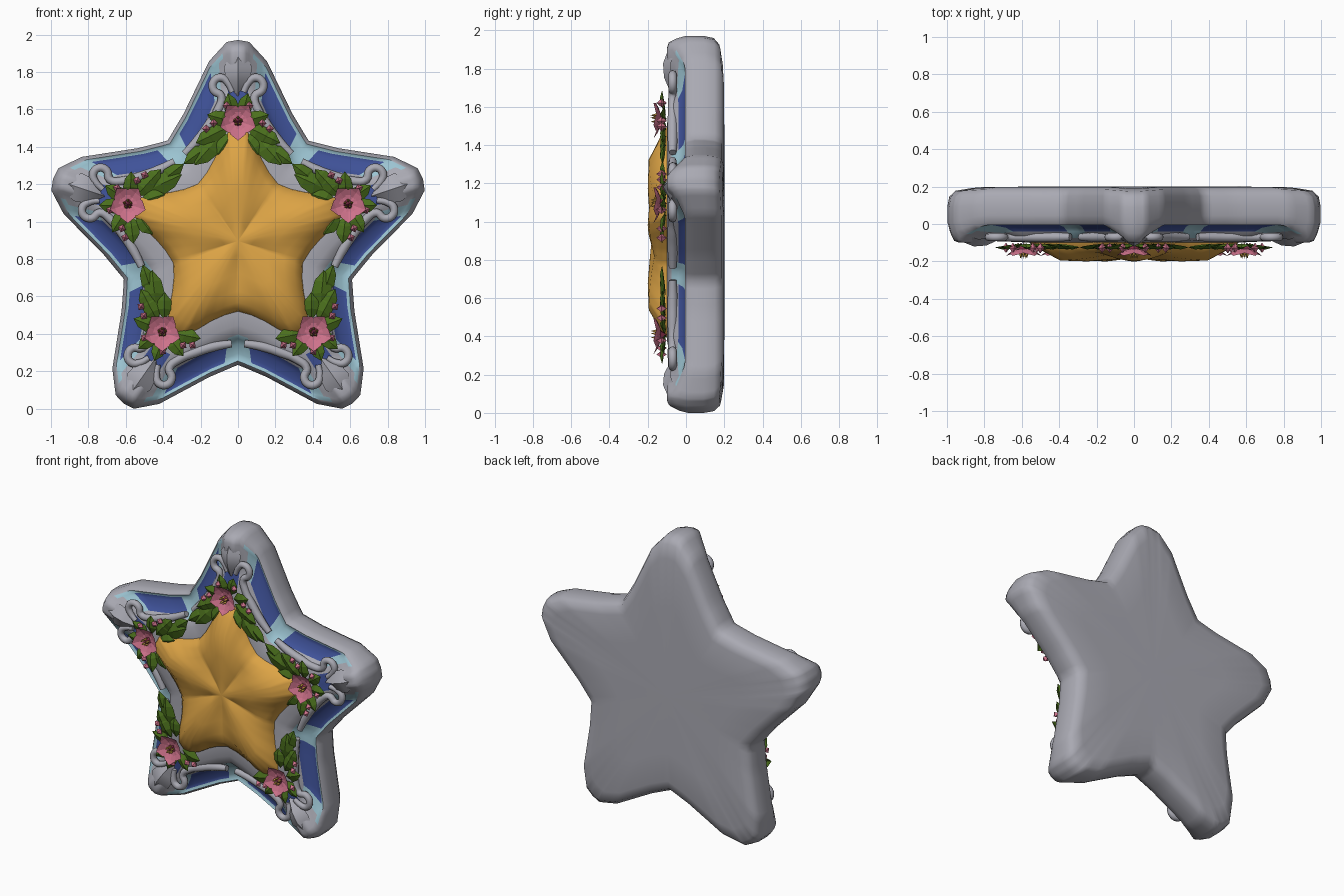
import bpy, bmesh
from math import sin, cos, radians, pi

if "Cube" in bpy.data.objects:
    bpy.data.objects.remove(bpy.data.objects["Cube"])

CENTRE, STRETCH, SUB = 0.897, 1.033, 4


def material(name, rgb):
    m = bpy.data.materials.new(name)
    m.use_nodes = True
    m.diffuse_color = (*rgb, 1)
    m.node_tree.nodes["Principled BSDF"].inputs["Base Color"].default_value = (*rgb, 1)
    return m


GREY = material("stone grey", (0.40, 0.40, 0.45))
GOLD = material("warm gold", (0.72, 0.37, 0.06))
BLUE = material("deep blue", (0.05, 0.085, 0.32))
PALE = material("pale blue", (0.33, 0.55, 0.64))
GREEN = material("leaf green", (0.07, 0.16, 0.012))
PINK = material("petal pink", (0.62, 0.17, 0.26))
ROSE = material("dark rose", (0.25, 0.03, 0.07))
YELLOW = material("stamen yellow", (0.60, 0.35, 0.06))


def place(arm, u, v, y):
    """Arm-local outward distance u and sideways distance v to world."""
    a = radians(72 * arm)
    return (u * sin(a) + v * cos(a), y, CENTRE + STRETCH * (u * cos(a) - v * sin(a)))


def finish(bm, name, mats, smooth=None):
    bmesh.ops.recalc_face_normals(bm, faces=bm.faces)
    me = bpy.data.meshes.new(name)
    bm.to_mesh(me)
    bm.free()
    for m in mats:
        me.materials.append(m)
    ob = bpy.data.objects.new(name, me)
    bpy.context.collection.objects.link(ob)
    if smooth:
        bpy.ops.object.select_all(action='DESELECT')
        ob.select_set(True)
        bpy.context.view_layer.objects.active = ob
        bpy.ops.object.shade_smooth_by_angle(angle=radians(smooth))


# Half-arm outlines from tip to valley
OUTER = [(1.04, 0), (1.03, .06), (.93, .155), (.82, .21), (.66, .29), (.52, .376)]
INNER = [(.59, 0), (.58, .05), (.51, .095), (.43, .13), (.36, .17), (.30, .218)]


def dense(points):
    out = []
    for p, q in zip(points, points[1:]):
        out += [tuple(a + (b - a) * k / SUB for a, b in zip(p, q)) for k in range(SUB)]
    return out + [points[-1]]


OUT, INN = dense(OUTER), dense(INNER)
N = len(OUT) - 1


def tip_weight(t):
    return min(1, max(0, 1 - (t - .12) / .3))


def star_ring(bm, f, scale, depth):
    """One loop of vertices round the star; depth(t), t = 0 at tips, 1 at valleys."""
    ring = []
    for arm in range(5):
        for j in range(-N, N):
            i, side = abs(j), (1 if j > 0 else -1)
            u, v = [(a + (b - a) * f) * scale for a, b in zip(OUT[i], INN[i])]
            ring.append(bm.verts.new(place(arm, u, v * side, depth(i / N))))
    return ring


def bridge(bm, a, b, paint=None):
    n = len(a)
    for k in range(n):
        face = bm.faces.new((a[k], a[(k + 1) % n], b[(k + 1) % n], b[k]))
        if paint:
            face.material_index = paint(abs(k % (2 * N) - N + .5) / N)


def fan(bm, ring, y):
    c = bm.verts.new((0, y, CENTRE))
    for k in range(len(ring)):
        bm.faces.new((ring[k], ring[(k + 1) % len(ring)], c))


# Star frame: rounded back, low rim, sloping panels, inner border
# (blend to inner star, depth on sides, depth at tips)
BACK = [(1, .2, .2), (.3, .198, .19), (.1, .185, .175), (.025, .15, .145), (0, .10, .09)]
FRONT = [(0, .045, .0), (.03, .01, -.05), (.075, -.005, -.09), (.14, .005, -.10), (.22, .0, -.10),
         (.4, -.015, -.09), (.5, -.04, -.06), (.58, -.075, -.06), (.76, -.09, -.08), (1, -.1, -.1)]


def panel_paint(f):
    def rule(t):
        if .075 < f < .14:
            return 2 if t > .25 else 0
        if .14 < f < .5:
            return 1 if .4 < t < .88 else (2 if t > .28 else 0)
        if .5 < f < .58:
            return 1 if t < .2 else (2 if t > .9 else 0)
        return 1 if .58 < f < .76 and t < .2 else 0
    return rule


bm = bmesh.new()
last = star_ring(bm, 1, 1, lambda t: .2)
fan(bm, last, .2)
last_f = 1
for f, side, tip in BACK[1:] + FRONT:
    ring = star_ring(bm, f, 1, lambda t: side + (tip - side) * tip_weight(t))
    bridge(bm, last, ring, panel_paint((f + last_f) / 2) if side < .04 else None)
    last, last_f = ring, f
fan(bm, last, -.09)
finish(bm, "star_frame", [GREY, BLUE, PALE], 50)

# Gold star: puffed arms with creases running to the valleys
bm = bmesh.new()
last = None
for scale, tip, valley in [(1, -.07, -.07), (.97, -.11, -.12), (.86, -.145, -.155),
                           (.7, -.195, -.165), (.45, -.2, -.165), (.2, -.19, -.17)]:
    ring = star_ring(bm, 1, scale, lambda t: tip + (valley - tip) * t * t)
    if last:
        bridge(bm, last, ring)
    last = ring
fan(bm, last, -.18)
finish(bm, "gold_star", [GOLD], 60)

# Knuckle on each tip
bm = bmesh.new()
for arm in range(5):
    rows = [[bm.verts.new(place(arm, u, w * s, y + (.04 if s else 0))) for s in (-1, 0, 1)]
            for u, w, y in [(.98, .035, -.09), (.90, .075, -.12), (.83, .065, -.115), (.75, .01, -.08)]]
    for a, b in zip(rows, rows[1:]):
        for k in range(2):
            bm.faces.new((a[k], a[k + 1], b[k + 1], b[k]))
finish(bm, "tip_knuckles", [GREY], 40)

# Scrolls curling from each tip down towards the valleys
SCROLL = [(.77, .03, .7), (.82, .055, .9), (.845, .09, 1), (.825, .13, 1), (.78, .13, 1),
          (.75, .09, 1), (.68, .105, 1.1), (.60, .155, 1.2), (.52, .215, 1.2), (.45, .285, .9)]
cu = bpy.data.curves.new("scrolls", 'CURVE')
cu.dimensions = '3D'
cu.bevel_depth, cu.bevel_resolution, cu.resolution_u = .022, 2, 4
cu.use_fill_caps = True
for arm in range(5):
    for side in (-1, 1):
        sp = cu.splines.new('BEZIER')
        sp.bezier_points.add(len(SCROLL) - 1)
        for bp, (u, v, r) in zip(sp.bezier_points, SCROLL):
            bp.co = place(arm, u, v * side, -.07)
            bp.radius = r
            bp.handle_left_type = bp.handle_right_type = 'AUTO'
cu.materials.append(GREY)
scrolls = bpy.data.objects.new("scrolls", cu)
bpy.context.collection.objects.link(scrolls)
bpy.ops.object.select_all(action='DESELECT')
scrolls.select_set(True)
bpy.context.view_layer.objects.active = scrolls
bpy.ops.object.convert(target='MESH')


def blade(bm, arm, u, v, angle, length, width, y0, y1, fold):
    """Pointed leaf or petal folded along its middle."""
    c, s = cos(radians(angle)), sin(radians(angle))

    def at(l, w, y):
        return bm.verts.new(place(arm, u + l * c - w * s, v + l * s + w * c, y))
    mid = [at(length * k, 0, y0 + (y1 - y0) * k + fold * 4 * k * (1 - k)) for k in (0, .4, .7, 1)]
    for e in (-1, 1):
        edge = [at(length * k, e * width * w, y0 + (y1 - y0) * k) for k, w in ((.35, .5), (.7, .4))]
        bm.faces.new((mid[0], edge[0], mid[1]))
        bm.faces.new((mid[1], edge[0], edge[1], mid[2]))
        bm.faces.new((mid[2], edge[1], mid[3]))


def spike(bm, arm, u, v, y0, y1, r, index):
    """Small four-sided bud or stamen pointing forward."""
    belly = [bm.verts.new(place(arm, u + r * cos(k * pi / 2), v + r * sin(k * pi / 2), (y0 + y1) / 2))
             for k in range(4)]
    for end in (y0, y1):
        p = bm.verts.new(place(arm, u, v, end))
        for k in range(4):
            bm.faces.new((belly[k], belly[(k + 1) % 4], p)).material_index = index


# Flower garland on each arm: short sprigs both sides, long sprays on the listed sides
FLOWER_SHIFT = (0, 0, -.05, .05, 0)
LONG_SIDES = ((-1, 1), (-1,), (-1,), (1,), (1,))
SPRIG = [(.64, .02, 15, .13, .08), (.62, .04, 75, .13, .08), (.59, .05, 115, .15, .09),
         (.56, .03, 145, .14, .09)]
SPRAY = [(.57, .09, 115, .15, .09), (.54, .10, 138, .20, .11), (.49, .16, 125, .16, .08)]
leaves, blooms = bmesh.new(), bmesh.new()
for arm, shift in enumerate(FLOWER_SHIFT):
    for side in (-1, 1):
        for u, v, angle, length, width in SPRIG + (SPRAY if side in LONG_SIDES[arm] else []):
            blade(leaves, arm, u, v * side + shift, angle * side, length, width, -.105, -.125, -.02)
        for u, v in ((.61, .13), (.58, .17), (.70, .06)):
            spike(blooms, arm, u, v * side + shift, -.10, -.155, .022, 0)
    for k in range(5):
        blade(blooms, arm, .62, shift, 36 + 72 * k, .1, .1, -.13, -.17, .012)
        a = radians(72 * k)
        spike(blooms, arm, .62 + .018 * cos(a), shift + .018 * sin(a), -.13, -.185, .009, 2)
    spike(blooms, arm, .62, shift, -.10, -.165, .028, 1)
finish(leaves, "garland_leaves", [GREEN])
finish(blooms, "garland_flowers", [PINK, ROSE, YELLOW])
